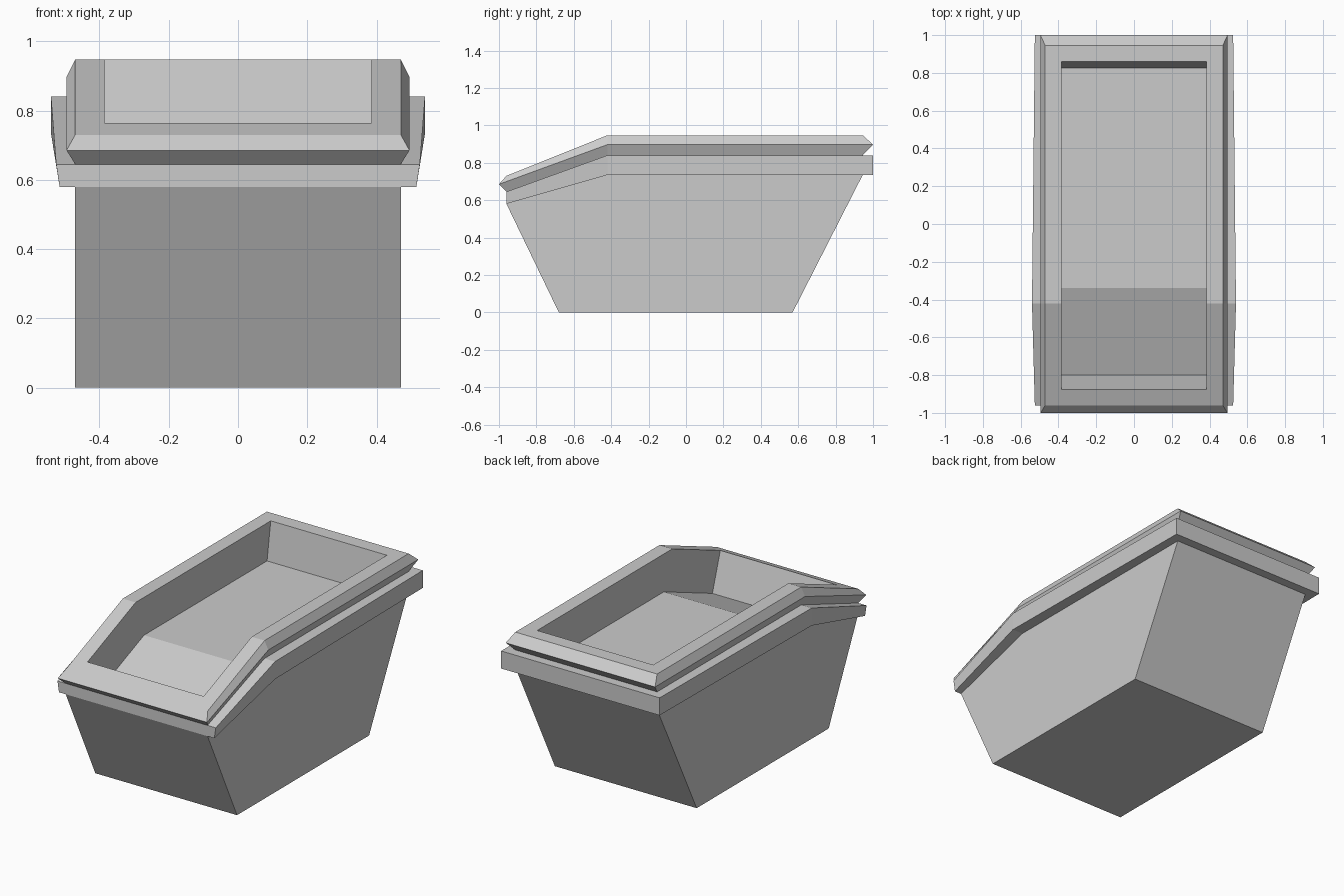
import bpy
import bmesh

default = bpy.data.objects.get("Cube")
if default:
    bpy.data.objects.remove(default, do_unlink=True)

grey = bpy.data.materials.new("plain grey")
grey.use_nodes = True
colour = (0.6, 0.6, 0.6, 1)
grey.diffuse_color = colour
grey.node_tree.nodes["Principled BSDF"].inputs["Base Color"].default_value = colour


def ring(front, bend, back):
    """Six-point loop from three (x, y, z) points mirrored across x."""
    half = [front, bend, back]
    return half + [(-x, y, z) for x, y, z in reversed(half)]


def shell(name, rings, cap_bottom=False, cap_top=False):
    """Bridge consecutive loops into a flat-shaded shell."""
    bm = bmesh.new()
    loops = [[bm.verts.new(p) for p in r] for r in rings]
    for low, high in zip(loops, loops[1:]):
        for i in range(6):
            j = (i + 1) % 6
            bm.faces.new((low[i], low[j], high[j], high[i]))
    for wanted, loop, step in ((cap_bottom, loops[0], -1), (cap_top, loops[-1], 1)):
        if wanted:
            a, b, c, d, e, f = loop
            for quad in ((a, b, e, f), (b, c, d, e)):
                bm.faces.new(quad[::step])
    mesh = bpy.data.meshes.new(name)
    bm.to_mesh(mesh)
    bm.free()
    mesh.materials.append(grey)
    obj = bpy.data.objects.new(name, mesh)
    bpy.context.collection.objects.link(obj)
    return obj


W = 0.47      # hull half width
BEND = -0.42  # where the top line starts to slope down

# Loops shared between neighbouring parts
hull_base = ring((W, -0.68, 0), (W, BEND, 0), (W, 0.57, 0))
hull_top = ring((W, -0.96, 0.58), (W, BEND, 0.735), (W, 0.945, 0.735))
rim_under = ring((W, -0.96, 0.645), (W, BEND, 0.84), (W, 0.945, 0.84))

# Tapered hull with sloping ends
shell("hull", [hull_base, hull_top], cap_bottom=True)

# Band around the hull, slightly bowed at the sides
shell("lower_band", [
    hull_top,
    ring((0.515, -0.96, 0.58), (0.54, BEND, 0.735), (0.525, 1, 0.735)),
    ring((0.525, -0.96, 0.645), (0.54, BEND, 0.84), (0.525, 1, 0.84)),
    rim_under,
])

# Pointed rim, opening and sunken tray
I = 0.385
shell("rim_and_tray", [
    rim_under,
    ring((0.495, -1, 0.685), (0.495, BEND, 0.897), (0.495, 1, 0.897)),
    ring((W, -0.96, 0.73), (W, BEND, 0.947), (W, 0.945, 0.947)),
    ring((I, -0.875, 0.764), (I, BEND, 0.947), (I, 0.86, 0.947)),
    ring((I, -0.8, 0.535), (I, -0.34, 0.72), (I, 0.825, 0.72)),
], cap_top=True)
